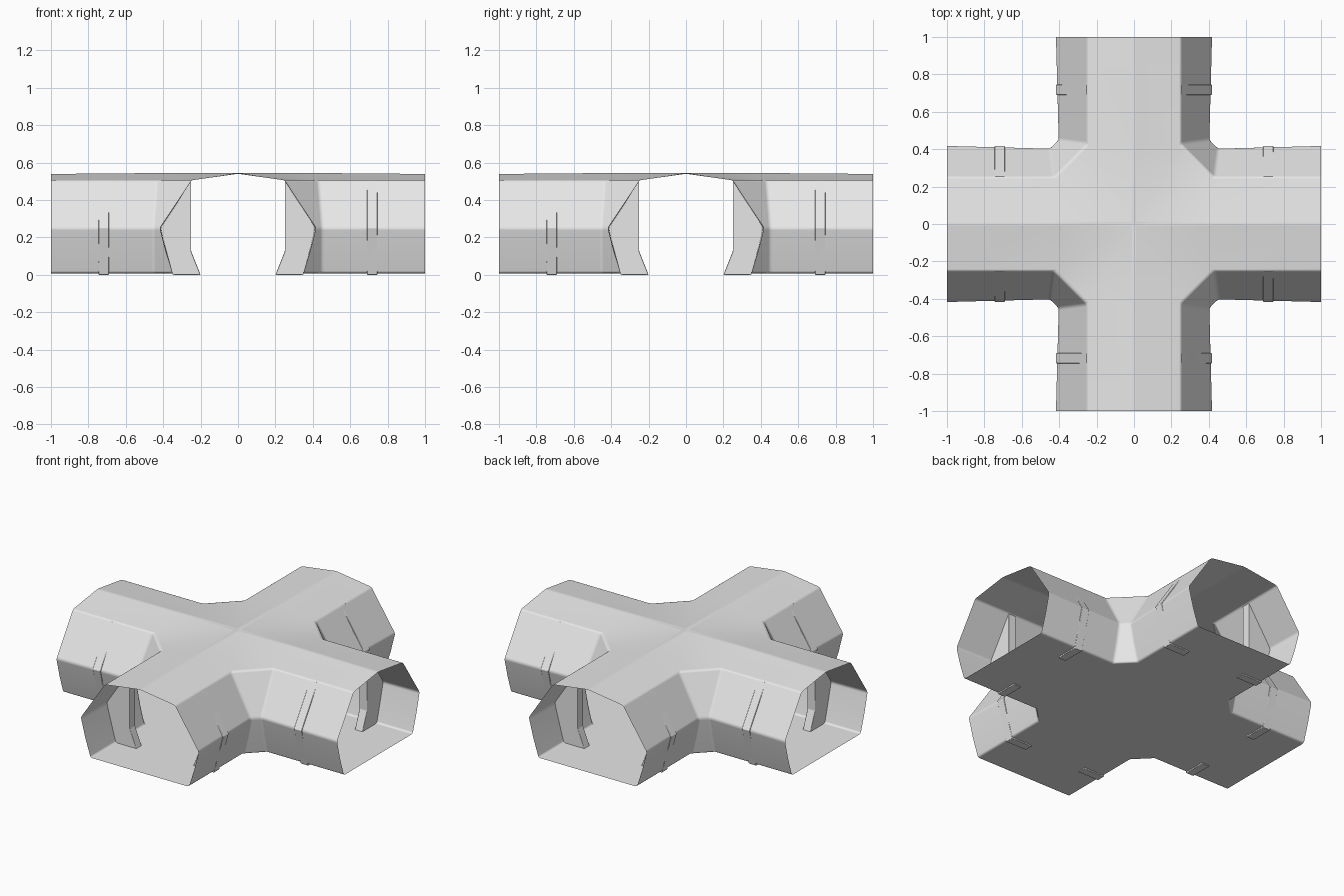
import bpy
import bmesh
from math import pi
from mathutils import Matrix, Vector

cube = bpy.data.objects.get("Cube")
if cube:
    bpy.data.objects.remove(cube, do_unlink=True)

# One plain grey for everything
grey = bpy.data.materials.new("light_grey")
grey.use_nodes = True
COLOUR = (0.8, 0.8, 0.8, 1)
grey.diffuse_color = COLOUR
for node in grey.node_tree.nodes:
    if node.type == 'BSDF_PRINCIPLED':
        node.inputs["Base Color"].default_value = COLOUR

FLOOR = 0.008


def finish(bm, name, bevel, segments):
    """Turn a bmesh into a smooth object with softened creases."""
    mesh = bpy.data.meshes.new(name)
    bm.to_mesh(mesh)
    bm.free()
    mesh.shade_smooth()
    mesh.materials.append(grey)
    obj = bpy.data.objects.new(name, mesh)
    bpy.context.collection.objects.link(obj)
    mod = obj.modifiers.new("soft_edges", 'BEVEL')
    mod.width = bevel
    mod.segments = segments
    mod.limit_method = 'ANGLE'
    mod.angle_limit = pi / 15
    mod.harden_normals = True
    return obj


def ring(half, turn):
    """Mirror a half section (x, half width, z) and turn it to one arm."""
    pts = half + [(x, -w, z) for x, w, z in reversed(half[:-1])]
    return [bm.verts.new(turn @ Vector(p)) for p in pts]


# Half sections from floor corner to ridge: open end and crossing
end_half = [(1, 0.35, FLOOR), (1, 0.388, 0.125), (1, 0.42, 0.25),
            (1, 0.25, 0.505), (1, 0, 0.54)]
inner_half = [(0.45, 0.35, FLOOR), (0.45, 0.38, 0.125), (0.45, 0.405, 0.25),
              (0.43, 0.25, 0.505), (0.43, 0, 0.545)]
SHOULDER, RIDGE = 3, 4

# Crossing shell: four arms, four corner walls, roof and floor
bm = bmesh.new()
inner_rings = []
for k in range(4):
    turn = Matrix.Rotation(k * pi / 2, 4, 'Z')
    outer, inner = ring(end_half, turn), ring(inner_half, turn)
    inner_rings.append(inner)
    for i in range(len(outer)):
        j = (i + 1) % len(outer)
        bm.faces.new((outer[i], outer[j], inner[j], inner[i]))

centre = bm.verts.new((0, 0, 0.545))
floor_loop = []
for k in range(4):
    a, b = inner_rings[k], inner_rings[(k + 1) % 4]
    for i in range(SHOULDER):
        bm.faces.new((a[i], a[i + 1], b[-2 - i], b[-1 - i]))
    bm.faces.new((centre, a[-1 - SHOULDER], a[RIDGE]))
    bm.faces.new((centre, a[RIDGE], a[SHOULDER]))
    bm.faces.new((centre, a[SHOULDER], b[-1 - SHOULDER]))
    floor_loop += [a[-1], a[0]]
bm.faces.new(floor_loop)
bmesh.ops.recalc_face_normals(bm, faces=bm.faces[:])
finish(bm, "corridor_shell", 0.012, 2)

# Upright ribs on both walls of each arm, just breaking the shell surface
rib_section = [(0.2, 0), (0.35, 0), (0.418, 0.25), (0.252, 0.502),
               (0.25, 0.495), (0.25, 0.125)]
for k, arm in enumerate(("left", "back", "right", "front")):
    turn = Matrix.Rotation(k * pi / 2, 4, 'Z')
    for side, label in ((1, "a"), (-1, "b")):
        bm = bmesh.new()
        face = bm.faces.new([bm.verts.new(turn @ Vector((0.69, side * w, z)))
                             for w, z in rib_section])
        step = turn @ Vector((0.055, 0, 0))
        new = bmesh.ops.extrude_face_region(bm, geom=[face])["geom"]
        bmesh.ops.translate(bm, vec=step, verts=[
            v for v in new if isinstance(v, bmesh.types.BMVert)])
        # Close the section left open by the extrusion when needed
        bmesh.ops.holes_fill(bm, edges=bm.edges[:])
        bmesh.ops.recalc_face_normals(bm, faces=bm.faces[:])
        finish(bm, f"{arm}_arm_rib_{label}", 0.003, 1)
